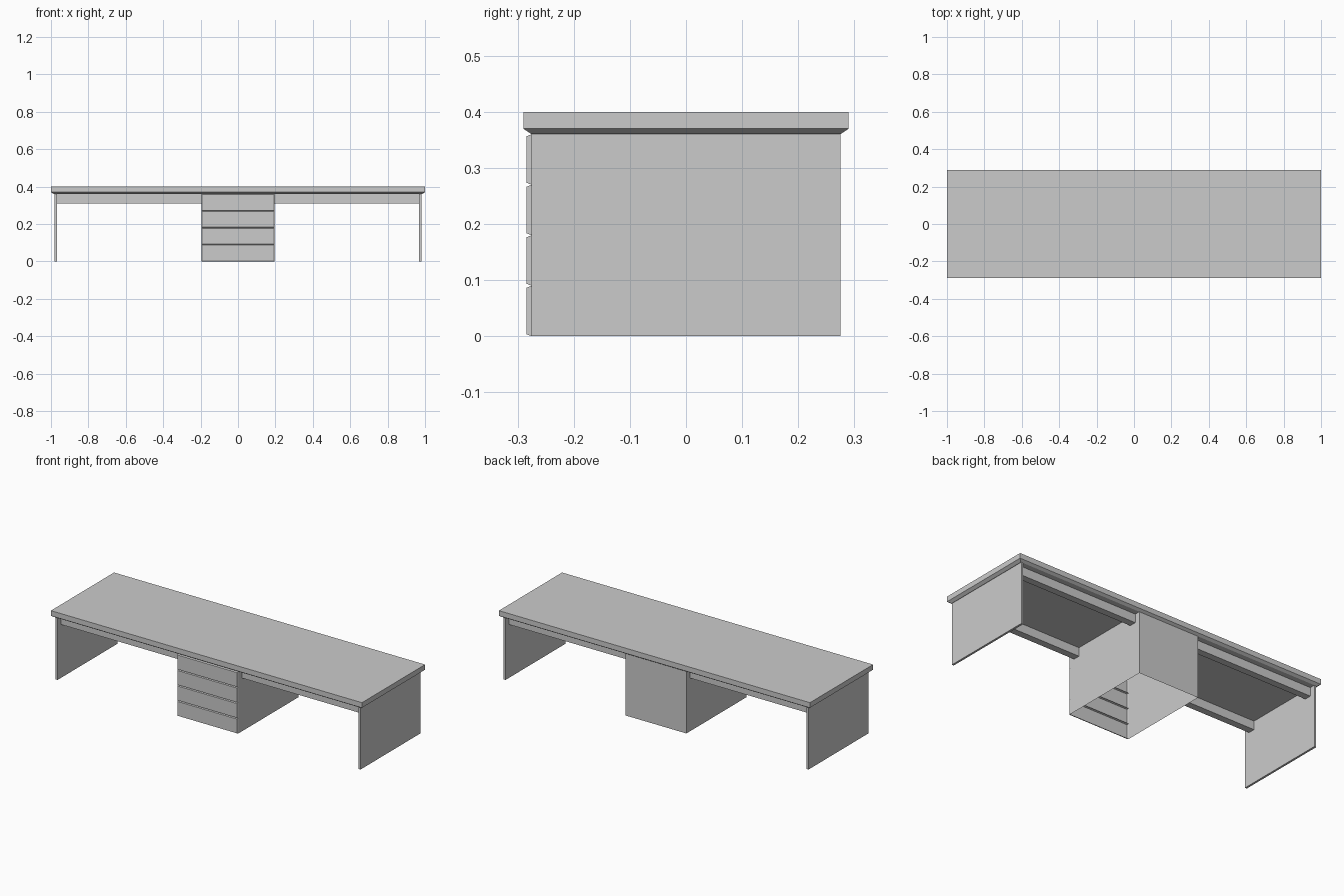
import bpy

if "Cube" in bpy.data.objects:
    bpy.data.objects.remove(bpy.data.objects["Cube"])


def mesh_object(name, verts, faces):
    mesh = bpy.data.meshes.new(name)
    mesh.from_pydata(verts, [], faces)
    mesh.update()
    obj = bpy.data.objects.new(name, mesh)
    bpy.context.collection.objects.link(obj)
    return obj


def rect(x, y, z):
    return [(-x, -y, z), (x, -y, z), (x, y, z), (-x, y, z)]


def box(name, x0, x1, y0, y1, z0, z1):
    verts = [(x, y, z) for z in (z0, z1)
             for x, y in ((x0, y0), (x1, y0), (x1, y1), (x0, y1))]
    faces = [(3, 2, 1, 0), (4, 5, 6, 7), (0, 1, 5, 4),
             (1, 2, 6, 5), (2, 3, 7, 6), (3, 0, 4, 7)]
    return mesh_object(name, verts, faces)


W, D = 0.195, 0.275   # cabinet half width, body half depth
TOP = 0.36            # underside of the desktop

# Desktop: slab with a chamfered lower edge
rings = rect(0.985, D, TOP) + rect(1.0, 0.29, 0.37) + rect(1.0, 0.29, 0.40)
faces = [(3, 2, 1, 0), (8, 9, 10, 11)]
for r in (0, 4):
    for i in range(4):
        j = (i + 1) % 4
        faces.append((r + i, r + j, r + j + 4, r + i + 4))
mesh_object("desktop", rings, faces)

# End panels and the support rails on both sides of the cabinet
for side, s in (("left", -1), ("right", 1)):
    xa, xb = sorted((s * 0.968, s * 0.98))
    box(f"{side}_end_panel", xa, xb, -D, D, 0, TOP)
    xa, xb = sorted((s * W, s * 0.968))
    box(f"{side}_front_rail", xa, xb, -0.243, -0.203, 0.31, TOP)
    box(f"{side}_back_rail", xa, xb, 0.203, 0.243, 0.31, TOP)

# Cabinet shell: thin side and back walls, open underneath
mesh_object("cabinet_shell", rect(W, D, 0) + rect(W, D, TOP),
            [(1, 2, 6, 5), (2, 3, 7, 6), (3, 0, 4, 7)])

# Drawer fronts: hollow raised panels with sloped rims
step, rim = TOP / 4, 0.0035
for n in range(4):
    z0, z1 = n * step, (n + 1) * step
    verts = []
    for y, r in ((-D, 0), (-0.284, rim)):
        verts += [(-W + r, y, z0 + r), (W - r, y, z0 + r),
                  (W - r, y, z1 - r), (-W + r, y, z1 - r)]
    faces = [(4, 5, 6, 7)]
    faces += [(i, (i + 1) % 4, (i + 1) % 4 + 4, i + 4) for i in range(4)]
    mesh_object(f"drawer_front_{n + 1}", verts, faces)
